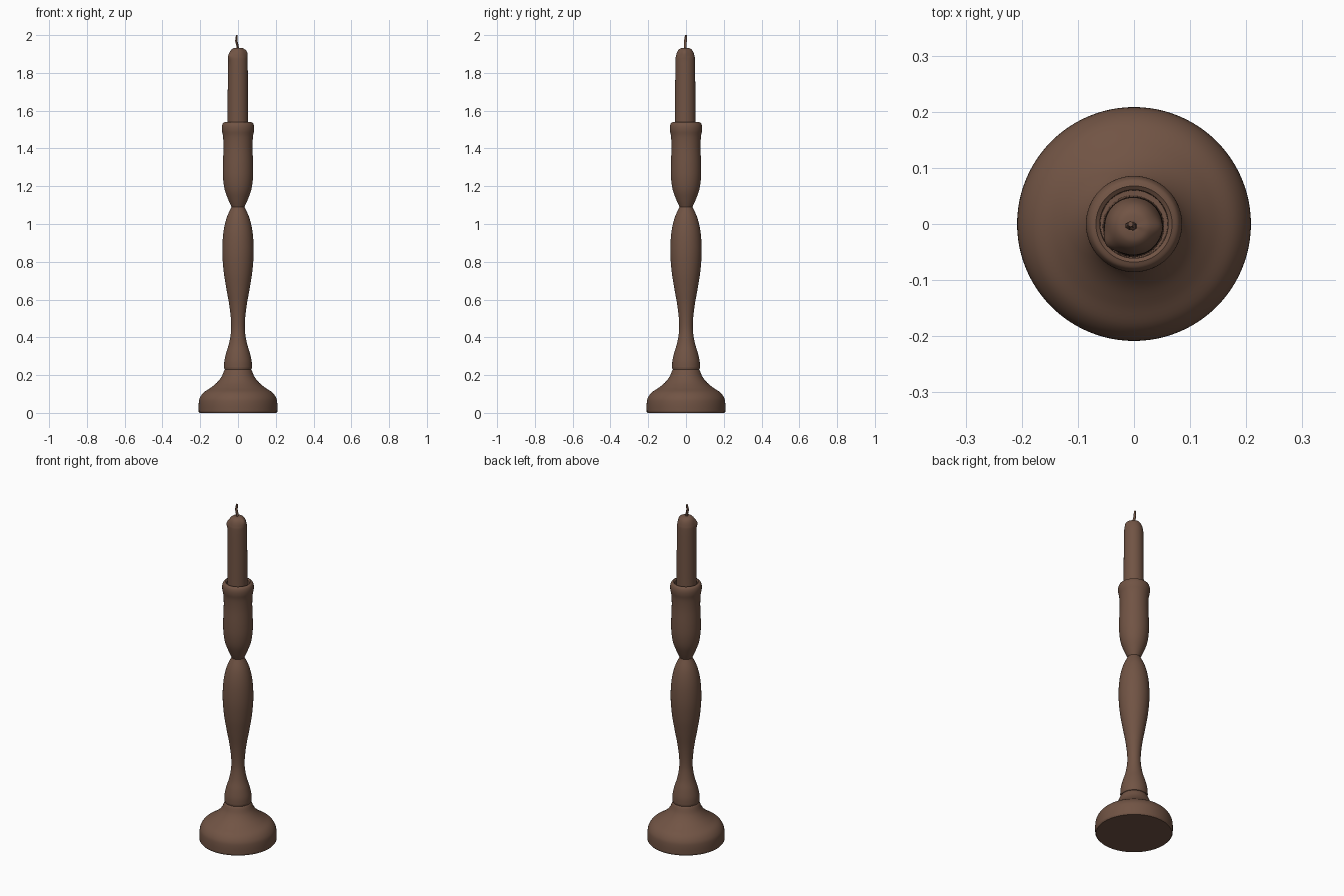
import bpy, bmesh, math
from mathutils import Vector

cube = bpy.data.objects.get("Cube")
if cube:
    bpy.data.objects.remove(cube, do_unlink=True)

brown = bpy.data.materials.new("dark_wood_brown")
brown.use_nodes = True
colour = (0.165, 0.088, 0.058, 1)
brown.diffuse_color = colour
bsdf = brown.node_tree.nodes["Principled BSDF"]
bsdf.inputs["Base Color"].default_value = colour
bsdf.inputs["Roughness"].default_value = 0.7


def smooth_profile(pts, steps=5):
    """Catmull-Rom interpolation through (radius, height) points."""
    p = [Vector(q) for q in [pts[0]] + pts + [pts[-1]]]
    out = []
    for i in range(1, len(p) - 2):
        a, b, c, d = p[i - 1:i + 3]
        for s in range(steps):
            t = s / steps
            out.append((b * 2 + (c - a) * t + (a * 2 - b * 5 + c * 4 - d) * t * t
                        + (b * 3 - a - c * 3 + d) * t ** 3) / 2)
    return out + [p[-1]]


def finish(obj, angle=40):
    obj.data.materials.clear()
    obj.data.materials.append(brown)
    bpy.ops.object.select_all(action="DESELECT")
    obj.select_set(True)
    bpy.context.view_layer.objects.active = obj
    bpy.ops.object.shade_smooth_by_angle(angle=math.radians(angle))


def lathe(name, profile, sides=64, centre=(0, 0), shape=None):
    """Revolve a profile about z; shape optionally adjusts each point."""
    bm = bmesh.new()
    rings = []
    for r, z in profile:
        ring = []
        for k in range(sides):
            a = math.tau * k / sides
            rr, zz = shape(r, z, a) if shape else (r, z)
            ring.append(bm.verts.new((centre[0] + rr * math.cos(a),
                                      centre[1] + rr * math.sin(a), zz)))
        rings.append(ring)
    for lo, hi in zip(rings, rings[1:]):
        for k in range(sides):
            n = (k + 1) % sides
            bm.faces.new((lo[k], lo[n], hi[n], hi[k]))
    bm.faces.new(rings[0][::-1])
    bm.faces.new(rings[-1])
    mesh = bpy.data.meshes.new(name)
    bm.to_mesh(mesh)
    bm.free()
    obj = bpy.data.objects.new(name, mesh)
    bpy.context.collection.objects.link(obj)
    finish(obj)
    return obj


# Broad domed foot
lathe("base", [(0.203, 0)] + smooth_profile([
    (0.208, 0.006), (0.208, 0.05), (0.202, 0.08), (0.182, 0.108), (0.145, 0.133),
    (0.112, 0.16), (0.088, 0.19), (0.072, 0.225), (0.06, 0.232)]), 96)

# Turned stem, from the collar to the pinched waist
lathe("stem", [(0.062, 0.225), (0.071, 0.23)] + smooth_profile([
    (0.074, 0.24), (0.072, 0.275), (0.062, 0.32), (0.047, 0.37), (0.037, 0.43),
    (0.037, 0.49), (0.046, 0.57), (0.062, 0.66), (0.076, 0.75), (0.083, 0.85),
    (0.078, 0.95), (0.061, 1.03), (0.034, 1.09)]))

# Candle cup with a rolled lip and a shallow hole
lathe("candle_cup", smooth_profile([
    (0.034, 1.09), (0.052, 1.13), (0.07, 1.18), (0.079, 1.24), (0.08, 1.31),
    (0.077, 1.4), (0.079, 1.46), (0.085, 1.495), (0.085, 1.518), (0.079, 1.534),
    (0.068, 1.54)]) + [(0.061, 1.535), (0.06, 1.5)])


# Candle with melted bulges near its top
def bump(a, z, angle, height, width=0.35, tall=0.022):
    d = (a - angle + math.pi) % math.tau - math.pi
    return math.exp(-(d / width) ** 2 - ((z - height) / tall) ** 2)


def melted(r, z, a):
    wax = bump(a, z, 3.75, 1.885) + 0.7 * bump(a, z, 6.2, 1.905)
    return r * (1 + 0.17 * wax), z + 0.006 * wax


lathe("candle", smooth_profile([
    (0.055, 1.49), (0.054, 1.6), (0.053, 1.75), (0.052, 1.86), (0.049, 1.89),
    (0.041, 1.914), (0.028, 1.928), (0.012, 1.932), (0.003, 1.931)], 6),
    48, (-0.001, -0.004), melted)

# Bent wick
curve = bpy.data.curves.new("wick", "CURVE")
curve.dimensions = "3D"
curve.bevel_depth = 0.008
curve.bevel_resolution = 1
curve.use_fill_caps = True
path = [(-0.001, -0.004, 1.92, 1), (-0.003, -0.004, 1.945, 0.9),
        (-0.009, -0.003, 1.97, 0.9), (-0.006, 0, 2.0, 0.65)]
spline = curve.splines.new("POLY")
spline.points.add(len(path) - 1)
for point, (x, y, z, radius) in zip(spline.points, path):
    point.co = (x, y, z, 1)
    point.radius = radius
wick = bpy.data.objects.new("wick", curve)
bpy.context.collection.objects.link(wick)
bpy.ops.object.select_all(action="DESELECT")
wick.select_set(True)
bpy.context.view_layer.objects.active = wick
bpy.ops.object.convert(target="MESH")
finish(bpy.context.view_layer.objects.active, 60)
